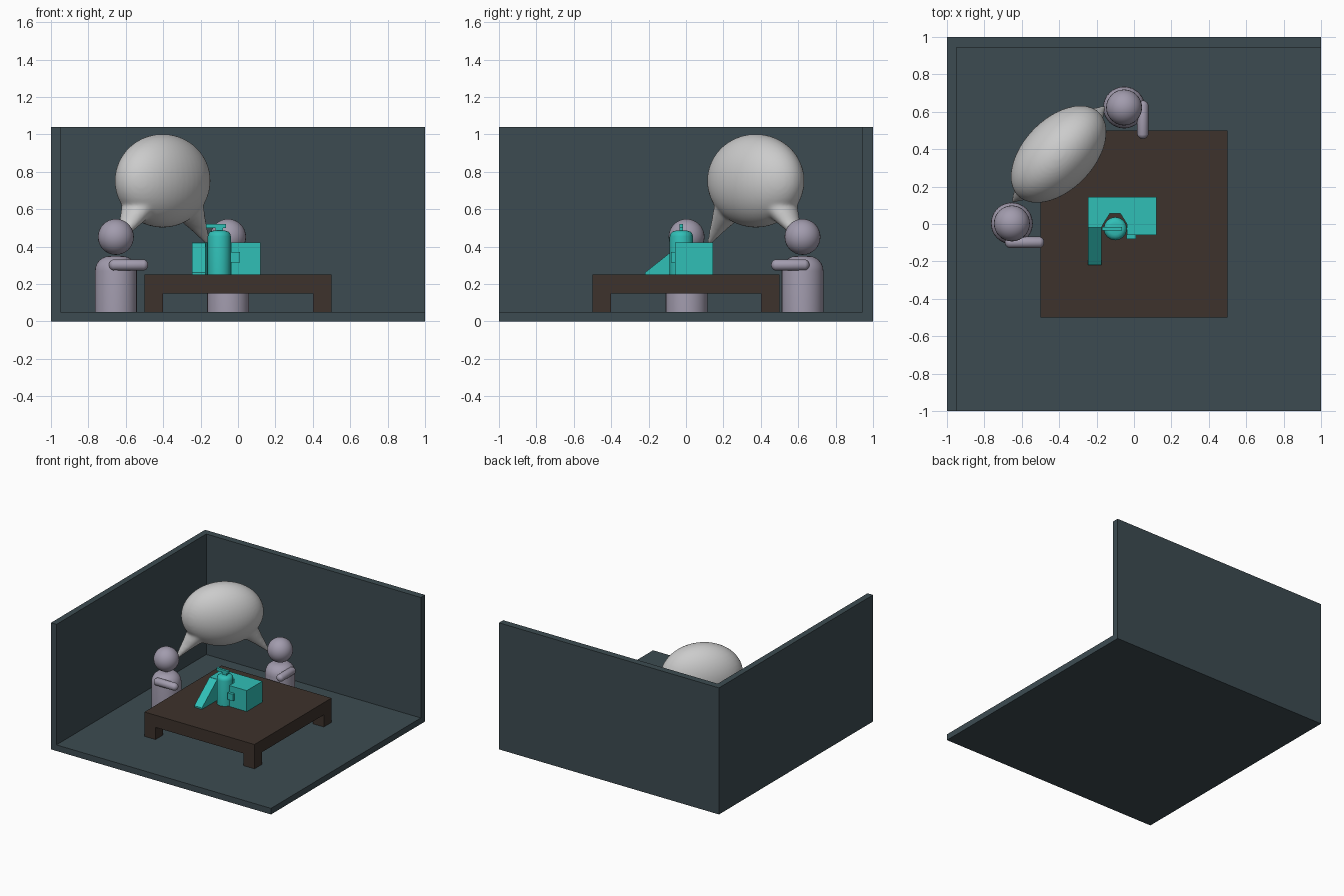
import bpy, bmesh, math
from mathutils import Vector, Matrix

if "Cube" in bpy.data.objects:
    bpy.data.objects.remove(bpy.data.objects["Cube"])


def material(name, rgb):
    m = bpy.data.materials.new(name)
    m.diffuse_color = (*rgb, 1)
    m.use_nodes = True
    m.node_tree.nodes["Principled BSDF"].inputs["Base Color"].default_value = m.diffuse_color
    return m


SLATE = material("slate", (0.046, 0.071, 0.083))
WOOD = material("dark_wood", (0.047, 0.032, 0.025))
LILAC = material("lilac", (0.36, 0.33, 0.42))
TEAL = material("teal", (0.03, 0.52, 0.47))


def finish(name, bm, mat=None, smooth=None):
    bmesh.ops.recalc_face_normals(bm, faces=bm.faces)
    me = bpy.data.meshes.new(name)
    bm.to_mesh(me)
    bm.free()
    ob = bpy.data.objects.new(name, me)
    bpy.context.collection.objects.link(ob)
    if mat:
        me.materials.append(mat)
    if smooth:
        bpy.ops.object.select_all(action='DESELECT')
        ob.select_set(True)
        bpy.context.view_layer.objects.active = ob
        bpy.ops.object.shade_smooth_by_angle(angle=math.radians(smooth))
    return ob


def prism(name, points, direction, mat):
    bm = bmesh.new()
    face = bm.faces.new([bm.verts.new(p) for p in points])
    ext = bmesh.ops.extrude_face_region(bm, geom=[face])
    bmesh.ops.translate(bm, vec=direction, verts=[v for v in ext['geom'] if isinstance(v, bmesh.types.BMVert)])
    return finish(name, bm, mat)


def box(name, lo, hi, mat):
    (x0, y0, z0), (x1, y1, z1) = lo, hi
    return prism(name, [(x0, y0, z0), (x1, y0, z0), (x1, y1, z0), (x0, y1, z0)], (0, 0, z1 - z0), mat)


def tube(bm, rings, n=32):
    """Horizontal circles (x, y, z, r) joined in order and capped."""
    loops = [[bm.verts.new((x + r * math.cos(2 * math.pi * i / n), y + r * math.sin(2 * math.pi * i / n), z))
              for i in range(n)] for x, y, z, r in rings]
    for a, b in zip(loops, loops[1:]):
        for i in range(n):
            bm.faces.new((a[i], a[(i + 1) % n], b[(i + 1) % n], b[i]))
    bm.faces.new(loops[0])
    bm.faces.new(loops[-1])


def rounded_post(x, y, z0, z1, r, round_r, steps=6):
    """Cylinder rings with a rounded upper rim."""
    arc = [math.pi / 2 * k / steps for k in range(steps + 1)]
    return [(x, y, z0, r)] + [(x, y, z1 - round_r + round_r * math.sin(t), r - round_r + round_r * math.cos(t))
                              for t in arc]


# room corner
box("floor", (-1, -1, 0), (1, 1, 0.05), SLATE)
box("left_wall", (-1, -1, 0.05), (-0.95, 1, 1.04), SLATE)
box("back_wall", (-0.95, 0.945, 0.05), (1, 1, 1.04), SLATE)

# table
box("table_top", (-0.5, -0.5, 0.15), (0.5, 0.5, 0.25), WOOD)
for i, (sx, sy) in enumerate([(-1, -1), (1, -1), (1, 1), (-1, 1)]):
    x, y = 0.45 * sx, 0.45 * sy
    box(f"table_leg_{i + 1}", (x - 0.05, y - 0.05, 0.05), (x + 0.05, y + 0.05, 0.15), WOOD)


# two seated figures, each with one arm reaching to the table
def figure(tag, x, y, shoulder, hand):
    bm = bmesh.new()
    tube(bm, rounded_post(x, y, 0.05, 0.35, 0.112, 0.08))
    finish(f"{tag}_body", bm, LILAC, 40)
    bm = bmesh.new()
    bmesh.ops.create_uvsphere(bm, u_segments=32, v_segments=16, radius=0.096,
                              matrix=Matrix.Translation((x, y, 0.452)))
    finish(f"{tag}_head", bm, LILAC, 60)
    # capsule arm built along z, then aimed at the hand
    d = Vector(hand) - Vector(shoulder)
    r, n = 0.031, 6
    arc = [math.pi / 2 * k / n for k in range(n)]
    rings = [(0, 0, r - r * math.cos(t), max(r * math.sin(t), 0.001)) for t in arc]
    rings += [(0, 0, d.length - q[2], q[3]) for q in reversed(rings)]
    bm = bmesh.new()
    tube(bm, rings, 20)
    bm.transform(Matrix.Translation(shoulder) @ d.to_track_quat('Z', 'Y').to_matrix().to_4x4())
    finish(f"{tag}_arm", bm, LILAC, 60)


figure("left_figure", -0.653, 0.003, (-0.69, -0.098, 0.302), (-0.48, -0.098, 0.302))
figure("back_figure", -0.053, 0.623, (0.047, 0.66, 0.302), (0.047, 0.455, 0.302))

# floating bubble: ellipsoid with two tapering tails, fused and smoothed
bm = bmesh.new()
bmesh.ops.create_uvsphere(bm, u_segments=48, v_segments=24, radius=1,
                          matrix=Matrix.Diagonal((0.312, 0.19, 0.25, 1)))
TAIL = [(0.10, -0.07, 0.14), (0.19, -0.165, 0.092), (0.235, -0.215, 0.068),
        (0.28, -0.26, 0.046), (0.315, -0.30, 0.028), (0.35, -0.34, 0.012)]
for s in (-1, 1):
    tube(bm, [(s * u, 0, z, r) for u, z, r in TAIL], 24)
bm.transform(Matrix.Translation((-0.403, 0.373, 0.752)) @ Matrix.Rotation(math.radians(46), 4, 'Z'))
bubble = finish("bubble", bm, None)
remesh = bubble.modifiers.new("fuse", 'REMESH')
remesh.mode = 'VOXEL'
remesh.voxel_size = 0.009
remesh.use_smooth_shade = True
soft = bubble.modifiers.new("soften", 'SMOOTH')
soft.factor = 0.5
soft.iterations = 14

# machine block with a faceted recess for the tank
outline = [(-0.245, 0.145), (-0.245, -0.02), (-0.175, -0.02), (-0.165, 0), (-0.13, 0.055),
           (-0.072, 0.055), (-0.038, 0), (-0.038, -0.058), (0.12, -0.058), (0.12, 0.145)]
prism("machine_block", [(x, y, 0.25) for x, y in outline], (0, 0, 0.172), TEAL)

# ramp with a small lip at its foot
prism("ramp", [(-0.245, -0.02, 0.25), (-0.245, -0.218, 0.25), (-0.245, -0.218, 0.262), (-0.245, -0.02, 0.42)],
      (0.07, 0, 0), TEAL)

# tank with rounded shoulder, neck, handle and side fitting
bm = bmesh.new()
tube(bm, rounded_post(-0.1, -0.025, 0.25, 0.485, 0.062, 0.03, 3), 16)
finish("tank", bm, TEAL, 35)
box("tank_neck", (-0.12, -0.035, 0.48), (-0.08, -0.015, 0.505), TEAL)
box("tank_handle", (-0.172, -0.035, 0.5), (-0.065, -0.015, 0.522), TEAL)
box("side_fitting", (-0.04, -0.08, 0.315), (0.01, -0.055, 0.37), TEAL)
